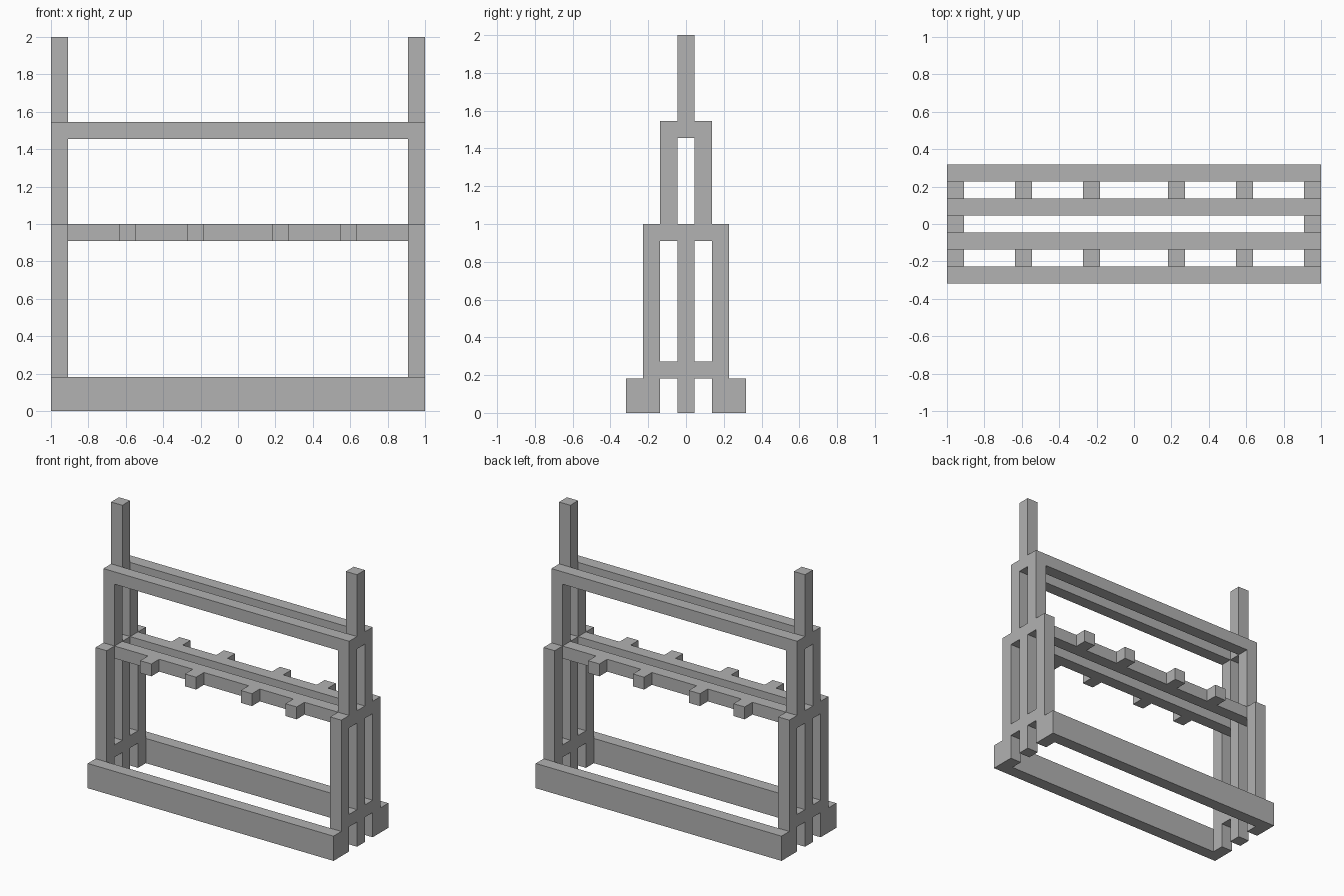
import bpy
import bmesh
from mathutils import Matrix, Vector

if "Cube" in bpy.data.objects:
    bpy.data.objects.remove(bpy.data.objects["Cube"], do_unlink=True)

U = 1 / 11          # thickness of one timber
HALF = 11           # half the length, in timbers

grey = bpy.data.materials.new("plain grey")
grey.use_nodes = True
colour = (0.445, 0.445, 0.445, 1)
grey.diffuse_color = colour
grey.node_tree.nodes["Principled BSDF"].inputs["Base Color"].default_value = colour


def timber(name, x, y, z):
    """Box spanning the (low, high) ranges x, y, z, measured in timbers."""
    low, high = (Vector(c) * U for c in zip(x, y, z))
    bm = bmesh.new()
    place = Matrix.Translation((low + high) / 2) @ Matrix.Diagonal((*(high - low), 1))
    bmesh.ops.create_cube(bm, size=1, matrix=place)
    mesh = bpy.data.meshes.new(name)
    bm.to_mesh(mesh)
    bm.free()
    mesh.materials.append(grey)
    bpy.context.collection.objects.link(bpy.data.objects.new(name, mesh))


def span(sign, a, b):
    return tuple(sorted((sign * a, sign * b)))


full = (-HALF, HALF)
middle = (-0.5, 0.5)

for depth, s in (("front", -1), ("back", 1)):
    inner, outer, foot = span(s, 0.5, 1.5), span(s, 1.5, 2.5), span(s, 2.5, 3.5)

    # Long rails
    timber(f"{depth}_base_rail", full, foot, (0, 2))
    timber(f"{depth}_middle_rail", full, inner, (10, 11))
    timber(f"{depth}_top_rail", full, inner, (16, 17))

    # Pegs along the middle rail
    for i, x in enumerate((-6.5, -2.5, 2.5, 6.5)):
        timber(f"{depth}_peg_{i + 1}", (x - 0.5, x + 0.5), outer, (10, 11))

    # Stepped posts and low cross ties
    for side, m in (("right", -1), ("left", 1)):
        end = span(m, HALF - 1, HALF)
        timber(f"{depth}_{side}_lower_post", end, outer, (0, 11))
        timber(f"{depth}_{side}_upper_post", end, inner, (11, 16))
        timber(f"{depth}_{side}_cross_tie", end, inner, (2, 3))

# Central posts at each end
for side, m in (("right", -1), ("left", 1)):
    end = span(m, HALF - 1, HALF)
    timber(f"{side}_centre_post", end, middle, (0, 11))
    timber(f"{side}_top_post", end, middle, (16, 22))
